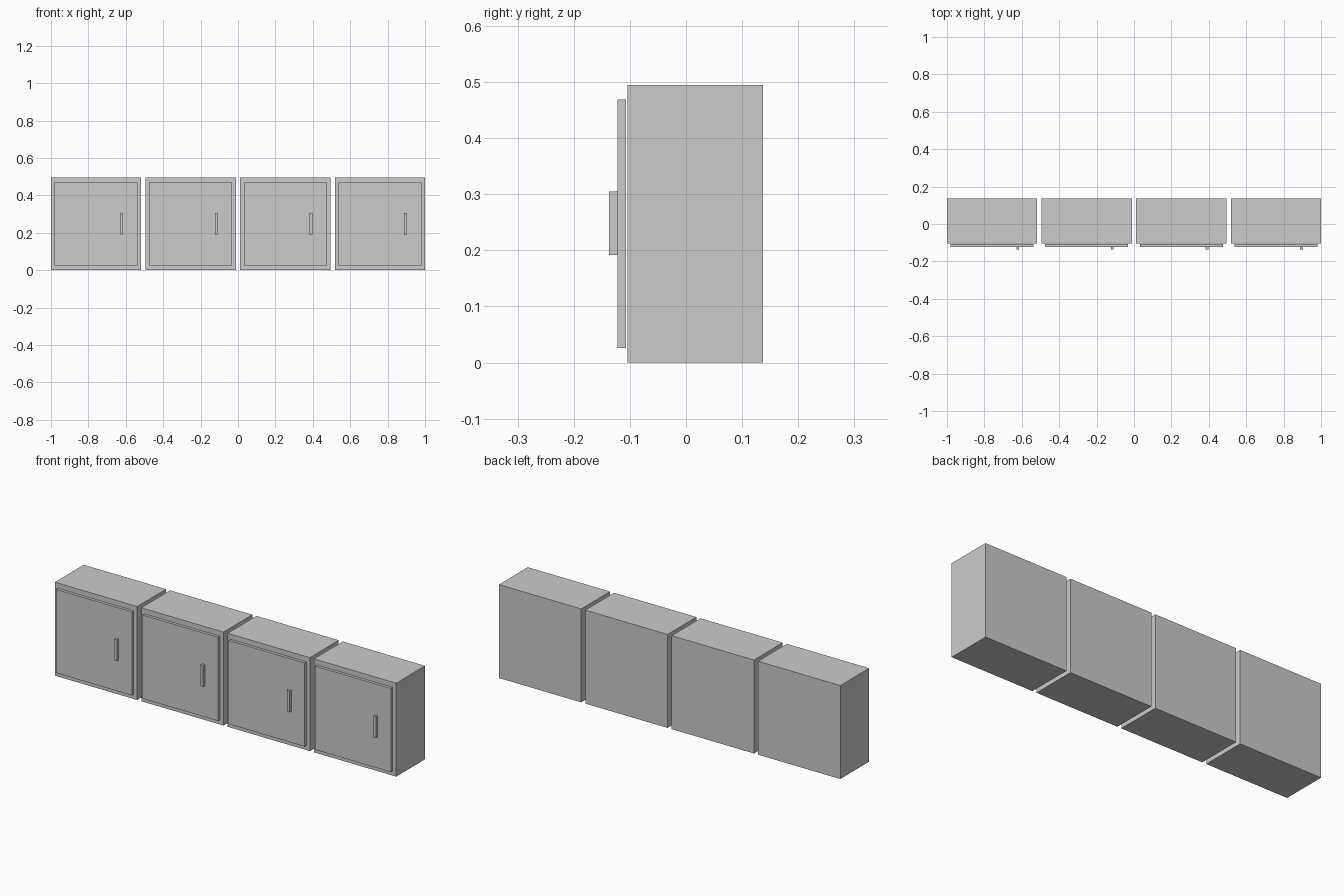
import bpy

if "Cube" in bpy.data.objects:
    bpy.data.objects.remove(bpy.data.objects["Cube"])

PITCH = 0.506
WIDTH = 0.482


def box(name, x, y, z):
    """Box from (min, max) ranges on each axis."""
    mid = [(a + b) / 2 for a, b in (x, y, z)]
    bpy.ops.mesh.primitive_cube_add(size=1, location=mid)
    ob = bpy.context.object
    ob.name = name
    ob.scale = [b - a for a, b in (x, y, z)]
    bpy.ops.object.transform_apply(location=False, rotation=False, scale=True)
    return ob


def around(centre, width):
    return (centre - width / 2, centre + width / 2)


# Row of four identical wall cabinets
for i in range(4):
    cx = (i - 1.5) * PITCH
    n = i + 1
    # closed carcass
    box(f"cabinet_body_{n}", around(cx, WIDTH), (-0.104, 0.137), (0, 0.495))
    # door panel standing just off the carcass
    box(f"cabinet_door_{n}", around(cx, 0.444), (-0.122, -0.107), (0.026, 0.469))
    # upright bar handle on the right half of the door
    handle = box(f"door_handle_{n}", around(cx + 0.137, 0.015),
                 (-0.137, -0.122), (0.192, 0.305))
    # first handle has a faint cool tint
    if i == 0:
        mat = bpy.data.materials.new("tinted_metal")
        mat.diffuse_color = (0.55, 0.62, 0.62, 1)
        mat.use_nodes = True
        mat.node_tree.nodes["Principled BSDF"].inputs["Base Color"].default_value = mat.diffuse_color
        handle.data.materials.append(mat)
